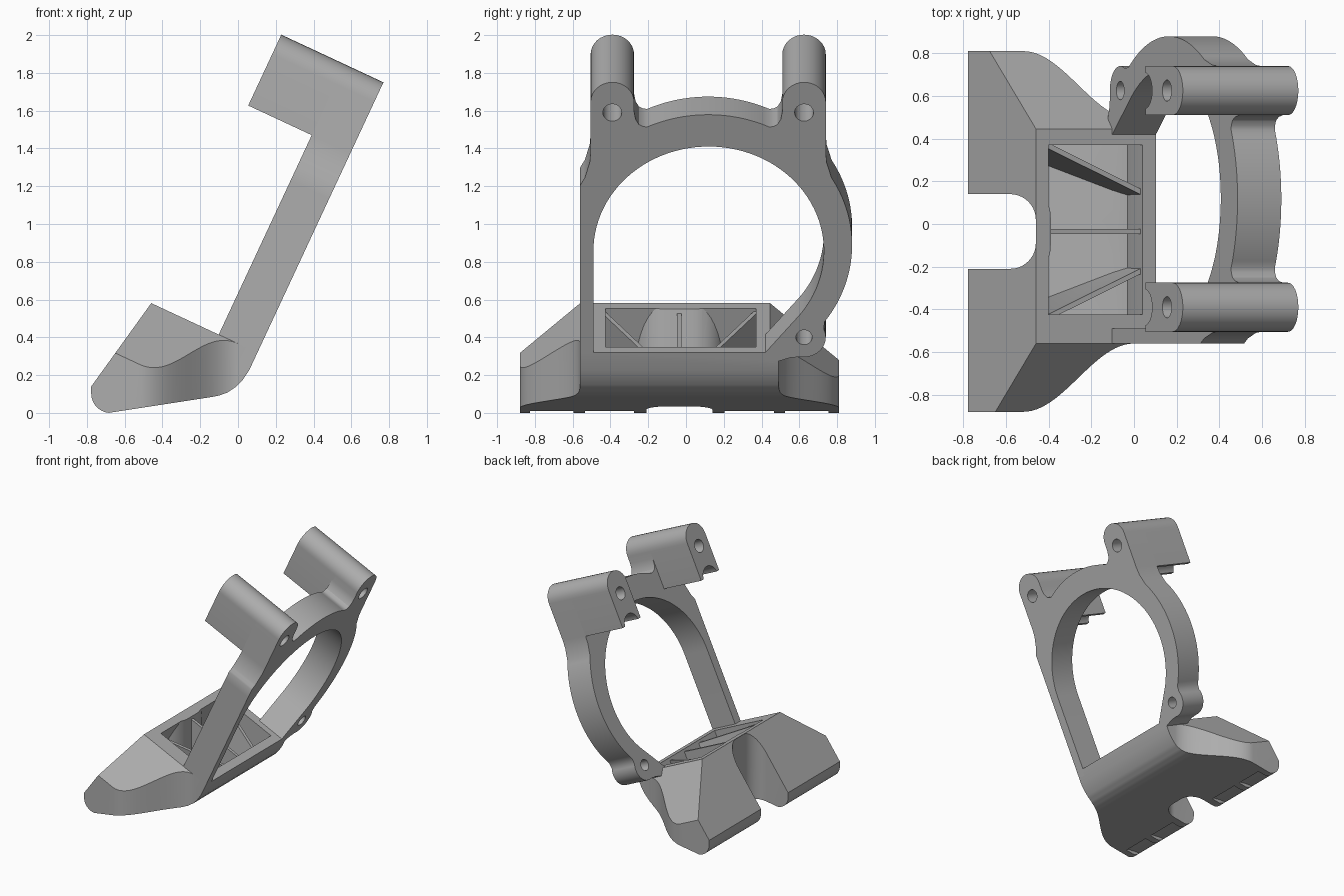
import bpy, bmesh
from math import sin, cos, radians, pi
from mathutils import Vector

cube = bpy.data.objects.get("Cube")
if cube:
    bpy.data.objects.remove(cube, do_unlink=True)

grey = bpy.data.materials.new("plain_grey")
grey.use_nodes = True
COLOUR = (0.42, 0.42, 0.42, 1)
grey.diffuse_color = COLOUR
grey.node_tree.nodes["Principled BSDF"].inputs["Base Color"].default_value = COLOUR

TILT = radians(25)
MID = -0.035      # centre line of the base
RING = 0.1175     # centre line of the ring
TOP = 0.352       # base top height along the tilted plate


# Coordinate helpers: s runs up the tilted plate, t through its thickness
def tilted(t, s, y):
    return Vector((-0.046 + s * sin(TILT) - t * cos(TILT), y,
                   s * cos(TILT) + t * sin(TILT)))


def plate_map(y, s, t):
    return tilted(t, s, y)


def rib_map(t, y, s):
    return tilted(t, s, y)


def side_map(x, z, y):
    return Vector((x, y, z))


def plan_map(x, y, z):
    return Vector((x, y, z))


def xz(t, s):
    p = tilted(t, s, 0)
    return (p.x, p.z)


def arc(cx, cy, r, a0, a1, n=16):
    angles = [radians(a0 + (a1 - a0) * i / n) for i in range(n + 1)]
    return [(cx + r * cos(a), cy + r * sin(a)) for a in angles]


def prism(name, pts, lo, hi, mapping):
    bm = bmesh.new()
    a = [bm.verts.new(mapping(p, q, lo)) for p, q in pts]
    b = [bm.verts.new(mapping(p, q, hi)) for p, q in pts]
    bm.faces.new(a)
    bm.faces.new(b[::-1])
    for i in range(len(pts)):
        j = (i + 1) % len(pts)
        bm.faces.new((a[i], b[i], b[j], a[j]))
    bmesh.ops.recalc_face_normals(bm, faces=bm.faces)
    mesh = bpy.data.meshes.new(name)
    bm.to_mesh(mesh)
    bm.free()
    mesh.materials.append(grey)
    obj = bpy.data.objects.new(name, mesh)
    bpy.context.collection.objects.link(obj)
    return obj


def combine(obj, tool, operation="DIFFERENCE"):
    mod = obj.modifiers.new("cut", "BOOLEAN")
    mod.operation = operation
    mod.solver = "EXACT"
    mod.object = tool
    bpy.context.view_layer.objects.active = obj
    bpy.ops.object.modifier_apply(modifier=mod.name)
    bpy.data.objects.remove(tool, do_unlink=True)


def finish(obj):
    bpy.ops.object.select_all(action="DESELECT")
    obj.select_set(True)
    bpy.context.view_layer.objects.active = obj
    bpy.ops.object.shade_smooth_by_angle(angle=radians(30))


def slot(end, half, r):
    """Plan of a slot open towards -x with two rounded corners."""
    return ([(-1, MID - half)] + arc(end - r, MID - half + r, r, -90, 0, 10)
            + arc(end - r, MID + half - r, r, 0, 90, 10) + [(-1, MID + half)])


# Base: side profile, trimmed by its flared plan and sloping shoulders
profile = [xz(0, TOP), xz(0, 0.25), (0.025, 0.175), (-0.01, 0.138), (-0.055, 0.108),
           (-0.10, 0.092), (-0.14, 0.084), (-0.66, 0.004)]
profile += arc(-0.675, 0.102, 0.102, 265, 180, 12) + [(-0.777, 0.14), xz(0.62, TOP)]
base = prism("base", profile, -1, 1, side_map)

flare = [(-1, 0.845)]
for i in range(25):
    f = i / 24
    flare.append((-0.52 + 0.52 * f, 0.525 + 0.16 * (1 + cos(pi * f))))
flare.append((0.3, 0.525))
plan = [(x, MID + w) for x, w in flare] + [(x, MID - w) for x, w in reversed(flare)]
combine(base, prism("plan_cutter", plan, -1, 1, plan_map), "INTERSECT")

shoulders = [(-1.06, -1), (-1.06, -0.148), (-0.462, 0.45), (0.347, 0.45),
             (0.945, -0.148), (0.945, -1)]
combine(base, prism("shoulder_cutter", shoulders, -1, 1.5, plate_map), "INTERSECT")

# Front notch
combine(base, prism("notch_cutter", slot(-0.46, 0.175, 0.12), -1, 1, plan_map))

# Hollow pocket, leaving a wall around the notch and three thin ribs
hollow = [xz(0.555, 0.5), xz(0.555, -0.17), (-0.1, 0.15), (-0.03, 0.185),
          xz(0.07, 0.25), xz(0.07, 0.5)]
pocket = prism("pocket_cutter", hollow, -0.425, 0.37, side_map)
combine(pocket, prism("notch_wall", slot(-0.39, 0.235, 0.17), -1, 1, plan_map))
ribs = [((0.65, MID), (0, MID)),
        ((0.60, MID + 0.425), (0, MID + 0.155)),
        ((0.60, MID - 0.425), (0, MID - 0.155))]
for start, end in ribs:
    a, b = Vector(start), Vector(end)
    d = (b - a).normalized() * 0.012
    n = Vector((-d.y, d.x))
    strip = [tuple(p) for p in (a + n, b + n, b - n, a - n)]
    combine(pocket, prism("rib", strip, -0.6, TOP - 0.02, rib_map))
combine(base, pocket)

# Shallow grooves that leave small feet along the front lower edge
groove = [(-0.745, -0.05), (-0.745, 0.03), (-0.70, 0.03), (-0.62, 0.022), (-0.60, -0.05)]
for side in (-1, 1):
    for near, far in ((0.24, 0.50), (0.56, 0.79)):
        lo, hi = sorted((MID + side * near, MID + side * far))
        combine(base, prism("groove_cutter", groove, lo, hi, side_map))
finish(base)

# Ring plate: outline with boss tabs and a lower lug
THICK = 0.226
BOSSES = (-0.39, 0.625)
LUG = (0.625, 0.441)
outline = [(-0.56, 0.30), (0.45, 0.29), (0.50, 0.305), (0.55, 0.322)]
outline += arc(*LUG, 0.115, -100, 25)
outline += arc(RING, 0.98, 0.762, -36, 31, 28)
right_neck = [(0.757, 1.42), (0.745, 1.46), (0.74, 1.52)]
right_fillet = [(0.51, 1.76), (0.502, 1.715), (0.485, 1.685), (0.462, 1.672)]


def mirrored(pts):
    return [(2 * RING - y, s) for y, s in reversed(pts)]


outline += right_neck + arc(BOSSES[1], 1.816, 0.115, 0, 180) + right_fillet
outline += arc(RING, 0.98, 0.762, 65, 115, 20)
outline += mirrored(right_fillet) + arc(BOSSES[0], 1.816, 0.115, 0, 180)
outline += mirrored(right_neck) + arc(RING, 0.98, 0.762, 149, 152.8, 4) + [(-0.56, 1.25)]
plate = prism("ring_plate", outline, 0, THICK, plate_map)

# Round opening with a straight left edge and a slanted lower right edge
opening = [(-0.49, 0.1), (0.42, 0.1), (0.42, TOP)]
opening += arc(0.12, 0.946, 0.61, -42, 180, 64)
combine(plate, prism("opening_cutter", opening, -0.1, 0.5, plate_map))
combine(plate, prism("lug_hole_cutter", arc(*LUG, 0.043, 0, 345, 23), -0.1, 0.5, plate_map))

# Bosses: round-topped blocks with a bolt hole and a grooved underside
for name, y in zip(("right_boss", "left_boss"), BOSSES):
    shape = [(y - 0.115, 1.517), (y + 0.115, 1.517)] + arc(y, 1.816, 0.115, 0, 180)
    boss = prism(name, shape, THICK - 0.01, 0.597, plate_map)
    relief = arc(y, 1.505, 0.085, 0, 345, 23)
    combine(boss, prism("relief_cutter", relief, THICK, 0.8, plate_map))
    for part in (boss, plate):
        hole = arc(y, 1.754, 0.05, 0, 345, 23)
        combine(part, prism("bolt_hole_cutter", hole, -0.2, 0.9, plate_map))
    finish(boss)
finish(plate)
